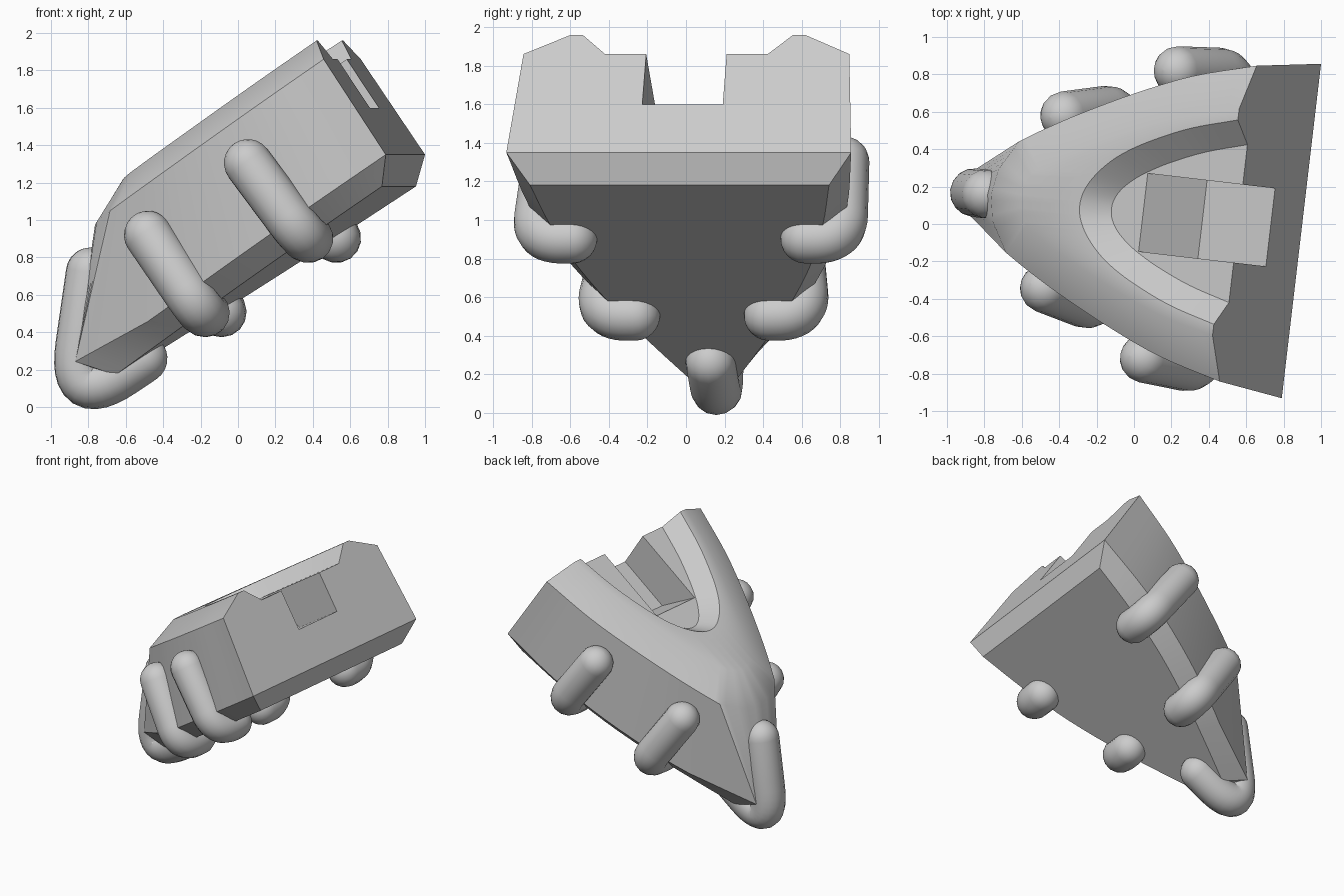
import bpy, bmesh, math
from mathutils import Vector, Matrix

cube = bpy.data.objects.get("Cube")
if cube:
    bpy.data.objects.remove(cube, do_unlink=True)

# One plain grey material
grey = bpy.data.materials.new("plain_grey")
grey.use_nodes = True
GREY = (0.6, 0.6, 0.6, 1.0)
grey.diffuse_color = GREY
grey.node_tree.nodes["Principled BSDF"].inputs["Base Color"].default_value = GREY

# Tilted frame: local x runs to the flat back, y sideways, z out of the top
FRAME = (Matrix.Translation((0.895, -0.0375, 1.35))
         @ Matrix.Rotation(math.radians(-6.7), 4, 'Z')
         @ Matrix.Rotation(math.radians(-33.7), 4, 'Y'))


def finish(ob, angle=30):
    ob.data.materials.clear()
    ob.data.materials.append(grey)
    bpy.ops.object.select_all(action='DESELECT')
    ob.select_set(True)
    bpy.context.view_layer.objects.active = ob
    bpy.ops.object.shade_smooth_by_angle(angle=math.radians(angle))


def mesh_object(name, bm):
    bmesh.ops.recalc_face_normals(bm, faces=bm.faces)
    me = bpy.data.meshes.new(name)
    bm.to_mesh(me)
    bm.free()
    ob = bpy.data.objects.new(name, me)
    bpy.context.collection.objects.link(ob)
    return ob


def spline(pts, steps):
    """Smooth curve through the points."""
    ends = [pts[0] * 2 - pts[1]] + pts + [pts[-1] * 2 - pts[-2]]
    out = []
    for a, b, c, d in zip(ends, ends[1:], ends[2:], ends[3:]):
        for i in range(steps):
            t = i / steps
            out.append(b + (c - a) * (t / 2) + (a * 2 - b * 5 + c * 4 - d) * (t * t / 2)
                       + (b * 3 - a - c * 3 + d) * (t ** 3 / 2))
    return out + [pts[-1]]


def outline(points, height, cornered=True, lift=0.0):
    """Outline from one back corner round the nose to the other."""
    pts = [Vector(p) for p in points]
    steps = 4
    if cornered:
        half = spline(pts[:6], steps)
        for a, b in zip(pts[5:], pts[6:]):
            half += [a.lerp(b, (i + 1) / steps) for i in range(steps)]
    else:
        mirrored = [Vector((p.x, -p.y)) for p in pts[-2::-1]]
        half = spline(pts + mirrored, steps)[:steps * (len(pts) - 1) + 1]
    ring = [Vector((p.x, -p.y, height + lift * max(0, -p.x - 1.6) * 2)) for p in half]
    return ring + [Vector((p.x, -p.y, p.z)) for p in ring[-2::-1]]


# Hull outlines, from the underside up to the sunken deck
rings = [
    outline([(-.123, .78), (-.5, .71), (-.9, .6), (-1.3, .44), (-1.65, .27),
             (-1.94, .12), (-1.945, .06), (-1.95, 0)], -.122),
    outline([(0, .9), (-.5, .83), (-.95, .7), (-1.4, .51), (-1.8, .29),
             (-2.08, .13), (-2.09, .06), (-2.1, 0)], 0, lift=.06),
    outline([(0, .85), (-.4, .755), (-.75, .63), (-1.08, .49), (-1.3, .385),
             (-1.46, .3), (-1.57, .14), (-1.6, 0)], .613),
    outline([(0, .61), (-.33, .54), (-.63, .44), (-.92, .32), (-1.12, .23),
             (-1.27, .14), (-1.32, .07), (-1.34, 0)], .733),
    outline([(0, .55), (-.3, .475), (-.55, .38), (-.7, .305), (-.8, .235),
             (-.88, .155), (-.93, .075), (-.945, 0)], .733, cornered=False),
    outline([(0, .425), (-.26, .36), (-.47, .285), (-.6, .226), (-.69, .175),
             (-.765, .115), (-.808, .055), (-.82, 0)], .613, cornered=False),
]
bm = bmesh.new()
loops = [[bm.verts.new(FRAME @ p) for p in ring] for ring in rings]
for low, high in zip(loops, loops[1:]):
    for i in range(len(low) - 1):
        bm.faces.new((low[i], low[i + 1], high[i + 1], high[i]))
bm.faces.new(loops[0])                                   # underside
bm.faces.new(loops[-1])                                  # sunken deck
bm.faces.new((loops[0][0], loops[0][-1], loops[1][-1], loops[1][0]))
bm.faces.new([l[0] for l in loops[1:]] + [l[-1] for l in reversed(loops[1:])])
hull = mesh_object("hull", bm)

# Slot with a sloping inner wall, cut through the deck and flat back
profile = [(.1, .3), (-.44, .3), (-.615, .613), (-.615, .62), (.1, .62)]
bm = bmesh.new()
sides = [[bm.verts.new(FRAME @ Vector((x, s * .21, z))) for x, z in profile] for s in (-1, 1)]
for s in sides:
    bm.faces.new(s)
for i in range(len(profile)):
    j = (i + 1) % len(profile)
    bm.faces.new((sides[0][i], sides[0][j], sides[1][j], sides[1][i]))
cutter = mesh_object("slot_cutter", bm)
cutter.hide_render = True
cut = hull.modifiers.new("slot", 'BOOLEAN')
cut.operation = 'DIFFERENCE'
cut.solver = 'EXACT'
cut.object = cutter
bpy.context.view_layer.objects.active = hull
bpy.ops.object.modifier_apply(modifier=cut.name)
bpy.data.objects.remove(cutter, do_unlink=True)
finish(hull)


def claw(name, top, corner, tip, bend, radius=.13):
    """Bent round bar with domed ends."""
    a, c, b = (FRAME @ Vector(p) for p in (top, corner, tip))
    to_a, to_b = (a - c).normalized(), (b - c).normalized()
    start, stop = c + to_a * bend, c + to_b * bend
    path = [(a, 1.0)]
    for i in range(13):
        t = i / 12
        path.append((start * (1 - t) ** 2 + c * 2 * t * (1 - t) + stop * t * t, 1.0))
    path.append((b, 1.0))
    angles = [math.radians(k) for k in (15, 30, 45, 60, 72, 82, 89)]
    dome = [(radius * math.sin(k), math.cos(k)) for k in angles]
    path = ([(a + to_a * d, r) for d, r in reversed(dome)] + path
            + [(b + to_b * d, r) for d, r in dome])
    cu = bpy.data.curves.new(name, 'CURVE')
    cu.dimensions = '3D'
    cu.bevel_depth = radius
    cu.bevel_resolution = 6
    cu.use_fill_caps = True
    sp = cu.splines.new('POLY')
    sp.points.add(len(path) - 1)
    for point, (co, r) in zip(sp.points, path):
        point.co = (*co, 1)
        point.radius = r
    ob = bpy.data.objects.new(name, cu)
    bpy.context.collection.objects.link(ob)
    bpy.ops.object.select_all(action='DESELECT')
    ob.select_set(True)
    bpy.context.view_layer.objects.active = ob
    bpy.ops.object.convert(target='MESH')
    finish(bpy.context.view_layer.objects.active, 60)


# Claws: a mirrored pair at the back, a pair in the middle, one at the nose
for side, s in (("right", -1), ("left", 1)):
    claw("back_claw_" + side, (-.655, s * .775, .38), (-.625, s * .8, -.125),
         (-.62, s * .61, -.125), .15)
    claw("middle_claw_" + side, (-1.345, s * .465, .38), (-1.33, s * .54, -.13),
         (-1.33, s * .35, -.13), .15)
claw("nose_claw", (-1.76, 0, .42), (-2.25, 0, -.125), (-1.78, 0, -.125), .34)
